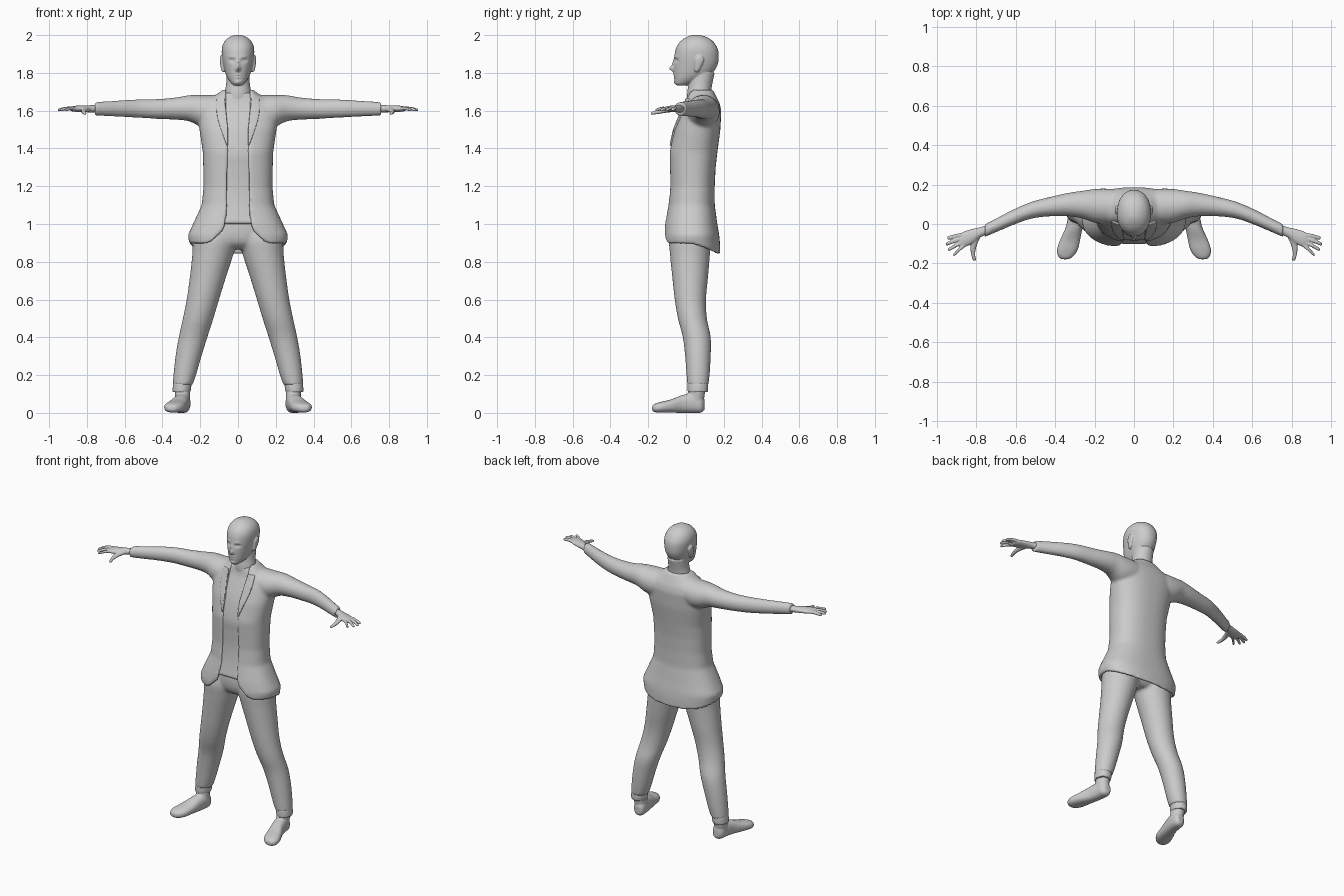
import bpy, bmesh
from math import sin, cos, pi, exp, asin
from mathutils import Vector

AX = {'x': (1, 2, 0), 'y': (0, 2, 1), 'z': (0, 1, 2)}   # two ring axes, then the loft axis


def s(v, n):
    return (abs(v) ** (2 / n)) * (1 if v >= 0 else -1)


def catmull(rings, k):
    out = []
    for i in range(len(rings) - 1):
        a, b, c, d = (Vector(rings[min(max(i + o, 0), len(rings) - 1)]) for o in (-1, 0, 1, 2))
        for j in range(k):
            t = j / k
            out.append(0.5 * (2 * b + (c - a) * t + (2 * a - 5 * b + 4 * c - d) * t * t
                              + (3 * b - a - 3 * c + d) * t ** 3))
    return out + [Vector(rings[-1])]


def loft(bm, axis, rings, n=2, k=4, seg=32, mirror=False):
    """Smooth closed tube; each ring is (position, centre 1, centre 2, radius 1, radius 2)."""
    u, v, w = AX[axis]
    for side in ((1, -1) if mirror else (1,)):
        loops = []
        for p, c1, c2, r1, r2 in catmull([Vector(r) for r in rings], k):
            loop = []
            for i in range(seg):
                a = 2 * pi * i / seg
                co = [0, 0, 0]
                co[u], co[v], co[w] = c1 + r1 * s(cos(a), n), c2 + r2 * s(sin(a), n), p
                co[0] *= side
                loop.append(bm.verts.new(co))
            loops.append(loop)
        for A, B in zip(loops, loops[1:]):
            for i in range(seg):
                j = (i + 1) % seg
                bm.faces.new((A[i], A[j], B[j], B[i]))
        bm.faces.new(loops[0])
        bm.faces.new(loops[-1])


def finish(name, bm, voxel, iters):
    """Fuse the overlapping volumes of one part into a smooth skin."""
    bmesh.ops.recalc_face_normals(bm, faces=bm.faces)
    me = bpy.data.meshes.new(name)
    bm.to_mesh(me)
    bm.free()
    ob = bpy.data.objects.new(name, me)
    bpy.context.collection.objects.link(ob)
    m = ob.modifiers.new("Fuse", 'REMESH')
    m.mode, m.voxel_size, m.use_smooth_shade = 'VOXEL', voxel, True
    m = ob.modifiers.new("Soften", 'SMOOTH')
    m.factor, m.iterations = 0.5, iters
    return ob


# Torso profile: z, half width, front y, back y, half gap of the front opening
TORSO = [(.82, .245, -.115, .182, .085), (.90, .258, -.122, .180, .085), (.94, .266, -.122, .176, .078),
         (1.0, .238, -.116, .166, .070), (1.1, .192, -.097, .152, .063), (1.2, .182, -.088, .152, .06),
         (1.3, .184, -.09, .157, .057), (1.38, .186, -.092, .166, .055), (1.5, .204, -.065, .182, .055),
         (1.6, .215, -.025, .187, .065), (1.64, .19, -.008, .178, .07), (1.68, .12, 0, .158, .072),
         (1.71, .082, .005, .143, .072)]
N = 2.4


def torso(z):
    for a, b in zip(TORSO, TORSO[1:]):
        if z <= b[0]:
            t = max(0, (z - a[0]) / (b[0] - a[0]))
            return [p + (q - p) * t for p, q in zip(a, b)][1:]
    return TORSO[-1][1:]


def front(z, x):
    w, yf, yb, _ = torso(z)
    return (yf + yb) / 2 - (yb - yf) / 2 * max(0, 1 - abs(x / w) ** N) ** (1 / N)


# Jacket: open-fronted thin shell with a dipping back hem
bm = bmesh.new()
ROWS, COLS, TH = 48, 72, .018
rows = []
for r in range(ROWS + 1):
    t = r / ROWS
    w0, _, _, gap = torso(.9 + .81 * t)
    a0 = asin((gap / w0) ** (N / 2))
    outer, inner = [], []
    for c in range(COLS + 1):
        a = a0 + (2 * pi - 2 * a0) * c / COLS
        edge = min(a - a0, 2 * pi - a0 - a)
        hem = .895 - .055 * max(0, -cos(a)) + .07 * max(0, 1 - edge / .45) ** 2
        z = hem + (1.71 - hem) * t
        w, yf, yb, _ = torso(z)
        for lst, d in ((outer, 0), (inner, TH)):
            lst.append(bm.verts.new(((w - d) * s(sin(a), N),
                                     (yf + yb) / 2 - ((yb - yf) / 2 - d) * s(cos(a), N), z)))
    rows.append(outer + inner[::-1])
L = len(rows[0])
for A, B in zip(rows, rows[1:]):
    for i in range(L):
        j = (i + 1) % L
        bm.faces.new((A[i], A[j], B[j], B[i]))
for A in (rows[0], rows[-1]):
    for i in range(COLS):
        bm.faces.new((A[i], A[i + 1], A[L - 2 - i], A[L - 1 - i]))
# Sleeves, fused into the shoulders
loft(bm, 'x', [(.085, .09, 1.605, .085, .078), (.14, .09, 1.597, .09, .086), (.2, .092, 1.6, .086, .083),
               (.26, .098, 1.613, .071, .069), (.33, .099, 1.611, .06, .059), (.42, .089, 1.609, .05, .053),
               (.52, .07, 1.611, .043, .049), (.62, .031, 1.611, .039, .044), (.7, -.007, 1.61, .035, .039),
               (.758, -.034, 1.61, .033, .036)], mirror=True)
finish("jacket", bm, .009, 6)

# Lapels lying on the jacket front
bm = bmesh.new()
for side in (1, -1):
    prev = None
    for j in range(17):
        t = j / 16
        z = 1.665 - .25 * t
        x0 = torso(z)[3] - .002
        wid = .006 + .045 * sin(pi * min(1, .3 + .7 * t))
        ring = []
        for d in (.007, -.008):
            for x in ((x0, x0 + wid / 2, x0 + wid) if d > 0 else (x0 + wid, x0 + wid / 2, x0)):
                ring.append(bm.verts.new((side * x, front(z, x) - d, z)))
        if prev:
            for i in range(6):
                bm.faces.new((prev[i], prev[(i + 1) % 6], ring[(i + 1) % 6], ring[i]))
        if j in (0, 16):
            bm.faces.new(ring)
        prev = ring
finish("lapels", bm, .004, 3)

# Shirt inside the jacket
bm = bmesh.new()
loft(bm, 'z', [(z, 0, (yf + yb) / 2, w - .014, (yb - yf) / 2 - .01)
               for z, w, yf, yb, _ in TORSO[3:-1]] + [(1.695, 0, .074, .076, .066)], n=N, seg=48)
finish("shirt", bm, .009, 4)

# Trousers: seat and two legs
bm = bmesh.new()
loft(bm, 'z', [(.865, 0, .025, .1, .06), (.9, 0, .022, .18, .095), (.96, 0, .022, .2, .108),
               (1.05, 0, .025, .165, .105)])
loft(bm, 'z', [(1.0, .11, .03, .1, .1), (.92, .12, .022, .117, .112), (.84, .133, .021, .109, .106),
               (.72, .159, .022, .096, .095), (.6, .186, .023, .086, .083), (.5, .211, .034, .081, .077),
               (.4, .238, .057, .076, .074), (.3, .262, .063, .069, .068), (.2, .282, .064, .06, .061),
               (.145, .294, .063, .052, .056)], mirror=True)
finish("trousers", bm, .009, 5)

# Trouser cuffs
bm = bmesh.new()
loft(bm, 'z', [(.16, .295, .063, .049, .054), (.13, .297, .063, .049, .055), (.11, .299, .062, .047, .053)],
     mirror=True)
finish("trouser_cuffs", bm, .005, 3)

# Feet with ankles
bm = bmesh.new()
loft(bm, 'y', [(.098, .286, .043, .018, .028), (.08, .29, .046, .036, .045), (.04, .293, .052, .041, .052),
               (-.02, .305, .047, .043, .047), (-.08, .324, .036, .051, .035), (-.13, .338, .03, .053, .029),
               (-.162, .346, .026, .04, .023), (-.179, .349, .025, .02, .014)], n=2.4, mirror=True)
loft(bm, 'z', [(.15, .297, .06, .042, .046), (.1, .294, .055, .04, .045), (.04, .292, .045, .038, .044)],
     mirror=True)
finish("feet", bm, .006, 3)

# Hands: palm, four fingers and thumb
bm = bmesh.new()
loft(bm, 'x', [(.735, -.025, 1.61, .024, .021), (.78, -.042, 1.61, .026, .019), (.82, -.062, 1.61, .037, .018),
               (.86, -.077, 1.61, .04, .016), (.882, -.085, 1.609, .033, .012)], mirror=True)
for bx, by, tx, ty in ((.85, -.05, .948, -.07), (.86, -.068, .954, -.1),
                       (.86, -.088, .944, -.128), (.85, -.1, .918, -.154)):
    loft(bm, 'x', [(bx, by, 1.61, .011, .01), ((bx + tx) / 2, (by + ty) / 2, 1.612, .0105, .0095),
                   (tx - .006, ty, 1.604, .0095, .008), (tx, ty, 1.603, .005, .004)],
         seg=14, mirror=True)
loft(bm, 'y', [(-.06, .795, 1.608, .018, .014), (-.11, .814, 1.6, .016, .012), (-.15, .817, 1.592, .011, .01),
               (-.18, .811, 1.586, .009, .008), (-.187, .81, 1.585, .005, .004)], seg=14, mirror=True)
finish("hands", bm, .004, 3)

# Head: z, half width, front y, back y; the face is pushed into shape below
HEAD = [(1.732, .02, -.045, .0), (1.745, .036, -.057, .035), (1.77, .054, -.061, .09), (1.8, .067, -.063, .14),
        (1.84, .077, -.064, .166), (1.88, .084, -.062, .173), (1.92, .086, -.056, .17), (1.95, .08, -.043, .156),
        (1.975, .064, -.02, .134), (1.993, .038, .01, .1), (2.001, .012, .035, .065)]
bm = bmesh.new()
loft(bm, 'z', [(z, 0, (f + b) / 2, w, (b - f) / 2) for z, w, f, b in HEAD], n=2.15, k=8, seg=96)
# Face features: x, z, spread x, spread z, amount forward
FACE = [(0, 1.822, .011, .014, .026), (0, 1.85, .008, .02, .01), (0, 1.79, .018, .005, .006),
        (0, 1.776, .016, .005, .005), (0, 1.783, .016, .002, -.005), (0, 1.75, .018, .01, .006)]
for sx in (-.032, .032):
    FACE += [(sx, 1.866, .015, .009, -.012), (sx, 1.865, .008, .004, .006), (sx, 1.885, .018, .006, .004)]
for v in bm.verts:
    if v.co.y < .03:
        v.co.y -= sum(d * exp(-((v.co.x - x) / a) ** 2 - ((v.co.z - z) / b) ** 2) for x, z, a, b, d in FACE)
# Neck and ears
loft(bm, 'z', [(1.6, 0, .08, .075, .065), (1.66, 0, .075, .076, .068), (1.7, 0, .071, .07, .064),
               (1.74, 0, .076, .063, .063), (1.8, 0, .086, .06, .066)])
loft(bm, 'z', [(1.805, .077, .056, .006, .008), (1.82, .08, .06, .01, .016), (1.86, .086, .069, .01, .024),
               (1.88, .087, .072, .009, .021), (1.892, .086, .072, .006, .01)], seg=20, mirror=True)
finish("head", bm, .004, 3)
